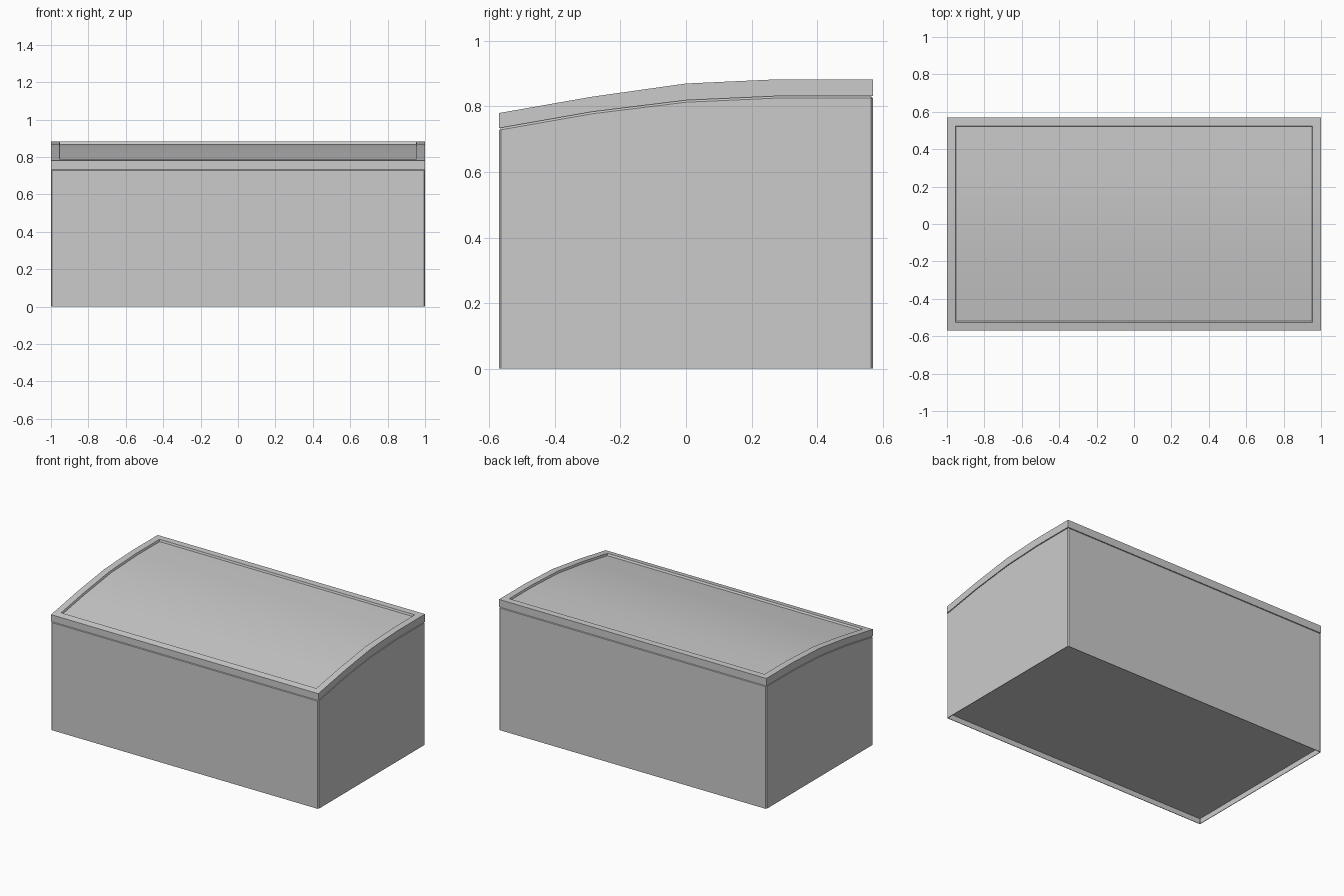
import bpy, bmesh, math

if "Cube" in bpy.data.objects:
    bpy.data.objects.remove(bpy.data.objects["Cube"])

# Side profile (y, z) of the seam between body and lid, and of the lid top
SEAM = [(-0.57, 0.734), (-0.285, 0.784), (0, 0.819), (0.285, 0.832), (0.57, 0.832)]
TOP = [(-0.57, 0.78), (-0.285, 0.83), (0, 0.87), (0.285, 0.883), (0.57, 0.883)]


def prism(profile):
    """Extrude a closed (y, z) outline across the full width."""
    bm = bmesh.new()
    face = bm.faces.new([bm.verts.new((-1, y, z)) for y, z in profile])
    ext = bmesh.ops.extrude_face_region(bm, geom=[face], use_keep_orig=True)
    verts = [g for g in ext["geom"] if isinstance(g, bmesh.types.BMVert)]
    bmesh.ops.translate(bm, verts=verts, vec=(2, 0, 0))
    bmesh.ops.recalc_face_normals(bm, faces=bm.faces)
    return bm


def finish(bm, name):
    bmesh.ops.recalc_face_normals(bm, faces=bm.faces)
    mesh = bpy.data.meshes.new(name)
    bm.to_mesh(mesh)
    bm.free()
    obj = bpy.data.objects.new(name, mesh)
    bpy.context.collection.objects.link(obj)
    bpy.ops.object.select_all(action='DESELECT')
    obj.select_set(True)
    bpy.context.view_layer.objects.active = obj
    bpy.ops.object.shade_smooth_by_angle(angle=math.radians(25))


# Body: softened upright and top edges, shallow recess underneath
bm = prism([(-0.57, 0), (0.57, 0)] + SEAM[::-1])
edges = [e for e in bm.edges
         if max(v.co.z for v in e.verts) > 0.1 and e.calc_face_angle(0) > math.radians(40)]
bmesh.ops.bevel(bm, geom=edges, offset=0.006, segments=1, affect='EDGES')
bm.normal_update()
bottom = [f for f in bm.faces if f.normal.z < -0.9]
bmesh.ops.inset_region(bm, faces=bottom, thickness=0.004)
floor_verts = {v for f in bottom for v in f.verts}
rim = bmesh.ops.extrude_face_region(bm, geom=bottom)
bmesh.ops.translate(bm, vec=(0, 0, 0.035),
                    verts=[g for g in rim["geom"] if isinstance(g, bmesh.types.BMVert)])
bmesh.ops.delete(bm, geom=[f for f in bottom if f.is_valid], context='FACES')
finish(bm, "box_body")

# Lid: curved slab with a raised frame around a sunken panel
bm = prism(SEAM + TOP[::-1])
bm.normal_update()
panel = [f for f in bm.faces if f.normal.z > 0.5]
bmesh.ops.inset_region(bm, faces=panel, thickness=0.045, use_even_offset=True)
bmesh.ops.inset_region(bm, faces=panel, thickness=0.004, depth=-0.013, use_even_offset=True)
finish(bm, "curved_lid")
